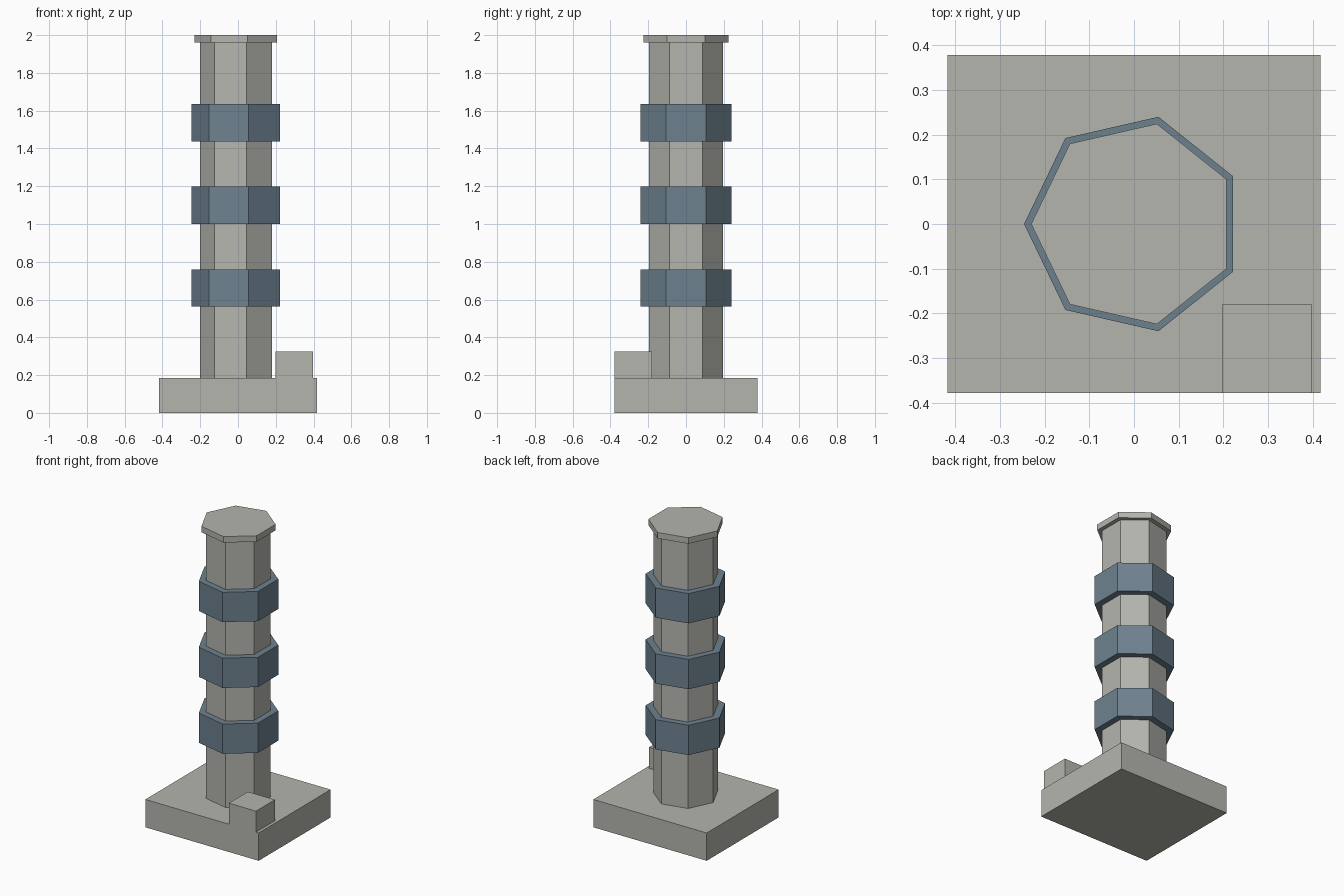
import bpy
import math

if "Cube" in bpy.data.objects:
    bpy.data.objects.remove(bpy.data.objects["Cube"])


def material(name, rgb):
    m = bpy.data.materials.new(name)
    m.diffuse_color = (*rgb, 1.0)
    m.use_nodes = True
    m.node_tree.nodes["Principled BSDF"].inputs["Base Color"].default_value = m.diffuse_color
    return m


stone = material("warm_grey_stone", (0.46, 0.46, 0.425))
slate = material("slate_blue", (0.155, 0.222, 0.275))


def prism(name, radius, z0, z1, mat):
    """Seven-sided upright prism with one corner pointing to -x."""
    bpy.ops.mesh.primitive_cylinder_add(vertices=7, radius=radius, depth=z1 - z0,
                                        location=(0, 0, (z0 + z1) / 2))
    ob = bpy.context.object
    ob.name = name
    # the first corner starts on +y; turn it to -x
    ob.rotation_euler.z = math.pi / 2
    ob.data.materials.append(mat)
    return ob


def box(name, x0, x1, y0, y1, z0, z1, mat):
    bpy.ops.mesh.primitive_cube_add(
        size=1, location=((x0 + x1) / 2, (y0 + y1) / 2, (z0 + z1) / 2))
    ob = bpy.context.object
    ob.name = name
    ob.scale = (x1 - x0, y1 - y0, z1 - z0)
    ob.data.materials.append(mat)
    return ob


# Plinth and the small corner block standing on it
box("base", -0.417, 0.417, -0.378, 0.378, 0.0, 0.185, stone)
box("corner_block", 0.198, 0.397, -0.378, -0.179, 0.185, 0.325, stone)

# Column shaft and cap
prism("shaft", 0.20, 0.185, 1.96, stone)
prism("cap", 0.23, 1.96, 2.0, stone)

# Three evenly spaced bands
for i in range(3):
    z = 0.562 + 0.438 * i
    prism(f"band_{i + 1}", 0.246, z, z + 0.198, slate)
